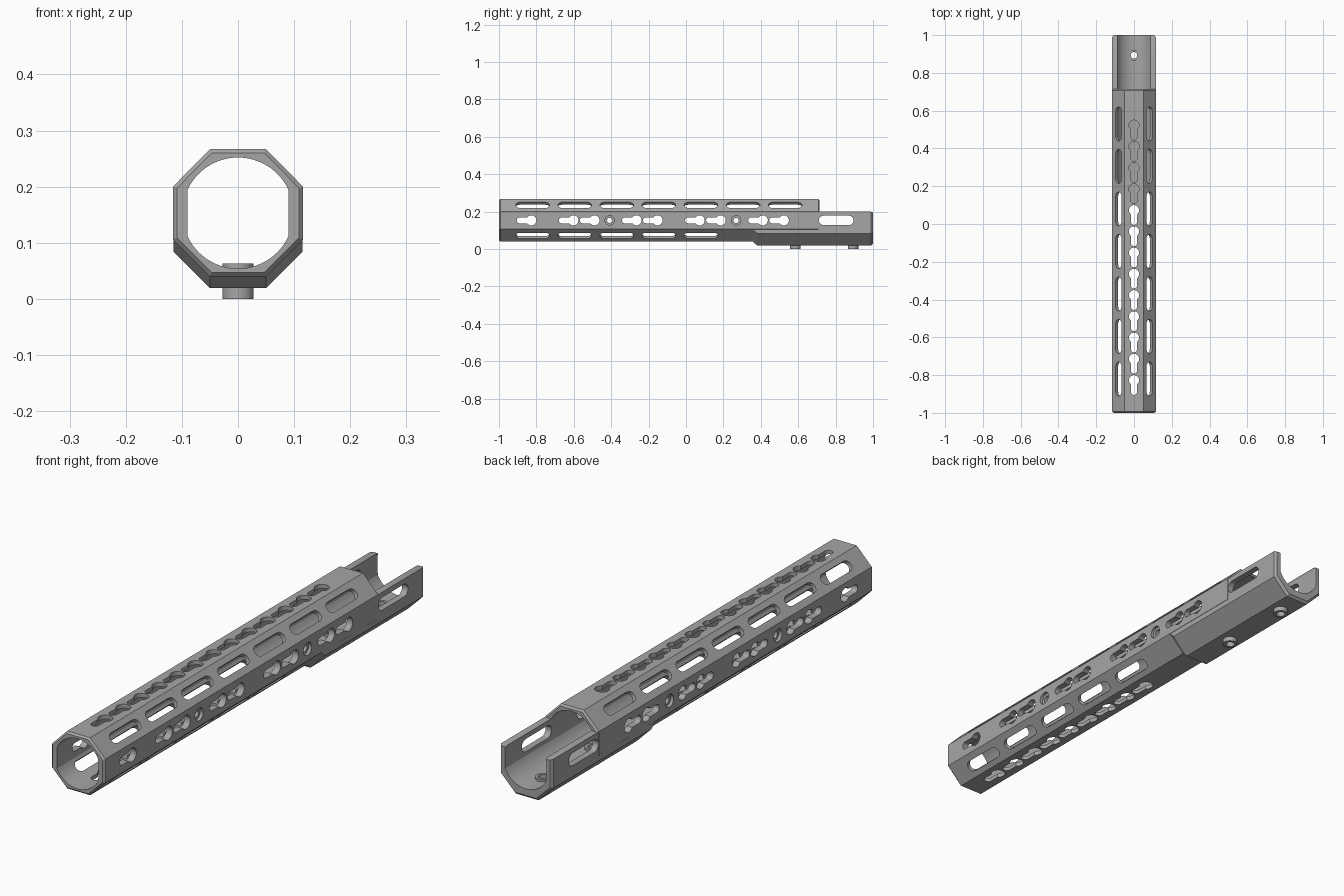
import bpy, bmesh
from math import sin, cos, pi, radians, sqrt
from mathutils import Vector

if "Cube" in bpy.data.objects:
    bpy.data.objects.remove(bpy.data.objects["Cube"], do_unlink=True)

AXIS_Z = 0.153      # height of the tube axis
FACE_R = 0.1155     # distance from axis to the outer flats
PITCH = 0.1125      # spacing of the keyholes

metal = bpy.data.materials.new("grey_metal")
metal.use_nodes = True
GREY = (0.38, 0.38, 0.38, 1)
metal.diffuse_color = GREY
metal.node_tree.nodes["Principled BSDF"].inputs["Base Color"].default_value = GREY


def make_object(name, bm):
    bmesh.ops.recalc_face_normals(bm, faces=bm.faces)
    mesh = bpy.data.meshes.new(name)
    bm.to_mesh(mesh)
    bm.free()
    mesh.materials.append(metal)
    obj = bpy.data.objects.new(name, mesh)
    bpy.context.collection.objects.link(obj)
    return obj


def loft(bm, rings):
    """Skin a list of equal-length closed rings and cap both ends."""
    loops = [[bm.verts.new(p) for p in ring] for ring in rings]
    for a, b in zip(loops, loops[1:]):
        for i in range(len(a)):
            j = (i + 1) % len(a)
            bm.faces.new((a[i], a[j], b[j], b[i]))
    bm.faces.new(loops[0][::-1])
    bm.faces.new(loops[-1])


def section(half, y, inset=0, drop=0):
    """Mirror a right-hand half outline and shrink it towards the axis."""
    k = 1 - inset / FACE_R
    pts = half + [(-x, z) for x, z in reversed(half)]
    return [(x * k, y, AXIS_Z + (z - (drop if z < AXIS_Z else 0) - AXIS_Z) * k)
            for x, z in pts]


def apply_boolean(target, tool, operation):
    mod = target.modifiers.new("cut", "BOOLEAN")
    mod.operation = operation
    mod.solver = "EXACT"
    mod.object = tool
    tool.hide_render = True
    bpy.context.view_layer.objects.active = target
    bpy.ops.object.modifier_apply(modifier=mod.name)
    bpy.data.objects.remove(tool, do_unlink=True)


def arc(cu, radius, start, end, steps=14):
    return [(cu + radius * cos(start + (end - start) * i / steps),
             radius * sin(start + (end - start) * i / steps))
            for i in range(steps + 1)]


def slot(length, width):
    r = width / 2
    c = length / 2 - r
    return arc(c, r, -pi / 2, pi / 2) + arc(-c, r, pi / 2, 3 * pi / 2)


def keyhole(head=0.027, stem=0.016, reach=0.078):
    neck = pi - math_neck(head, stem)
    return arc(0, head, -neck, neck, 24) + arc(stem - reach, stem, pi / 2, 3 * pi / 2)


def math_neck(head, stem):
    # angle at which the stem edge meets the round head
    return Vector((sqrt(head ** 2 - stem ** 2), stem)).angle(Vector((1, 0)))


def disc(radius):
    return arc(0, radius, 0, 2 * pi, 32)[:-1]


def punch(bm, outline, y, degrees, depth=0.04, radius=FACE_R):
    """Prism standing on one flat of the tube, ready to be cut out."""
    a = radians(degrees)
    normal = Vector((cos(a), 0, sin(a)))
    across = Vector((-sin(a), 0, cos(a)))
    base = Vector((0, y, AXIS_Z))
    loft(bm, [[base + normal * r + Vector((0, u, 0)) + across * v for u, v in outline]
              for r in (radius - depth, radius + 0.015)])


# Octagonal main tube with chamfered ends
octagon = [(0.05, 0.04), (0.116, 0.106), (0.116, 0.2), (0.05, 0.267)]
bm = bmesh.new()
loft(bm, [section(octagon, -1, 0.007), section(octagon, -0.993),
          section(octagon, 0.708), section(octagon, 0.715, 0.007)])
body = make_object("handguard_body", bm)

# Deeper open-topped rear cradle
trough = [(0.05, 0.04), (0.1152, 0.105), (0.1152, 0.199)]
bm = bmesh.new()
loft(bm, [section(trough, 0.353, 0, -0.002), section(trough, 0.38, 0, 0.021),
          section(trough, 0.99, 0, 0.021), section(trough, 1, 0.008, 0.021)])
apply_boolean(body, make_object("rear_cradle", bm), "UNION")

# Round bore with flattened sides
bore = [(max(-0.09, min(0.09, u)), v) for u, v in arc(0, 0.099, 0, 2 * pi, 72)[:-1]]
bore = [p for i, p in enumerate(bore)
        if abs(p[0]) < 0.09 or abs(bore[i - 1][0]) < 0.09
        or abs(bore[(i + 1) % len(bore)][0]) < 0.09]
bm = bmesh.new()
loft(bm, [[(u, y, AXIS_Z + v) for u, v in bore] for y in (-1.1, 1.1)])
apply_boolean(body, make_object("bore_cutter", bm), "DIFFERENCE")

# Slots, keyholes and screw seats
bm = bmesh.new()
for angle, count in ((45, 7), (135, 7), (-45, 5), (-135, 5)):
    for i in range(count):
        punch(bm, slot(0.18, 0.043), -0.82 + 2 * PITCH * i, angle)
for angle, rows in ((90, range(13)), (-90, range(9)),
                    (0, (0, 2, 3, 5, 6, 8, 9, 11, 12)),
                    (180, (0, 2, 3, 5, 6, 8, 9, 11, 12))):
    for i in rows:
        punch(bm, keyhole(), -0.827 + PITCH * i, angle)
SCREW_YS = (-0.408, 0.268)
BOSS_YS = (0.585, 0.893)
for angle in (0, 180):
    punch(bm, slot(0.185, 0.05), 0.803, angle)
    for y in SCREW_YS:
        punch(bm, disc(0.025), y, angle, 0.012)
for y in BOSS_YS:
    punch(bm, disc(0.0275), y, -90, 0.05, 0.135)
apply_boolean(body, make_object("opening_cutter", bm), "DIFFERENCE")

# Narrow bores behind the screw seats
bm = bmesh.new()
for angle in (0, 180):
    for y in SCREW_YS:
        punch(bm, disc(0.014), y, angle)
apply_boolean(body, make_object("screw_bore_cutter", bm), "DIFFERENCE")
parts = [body]

# Hollow threaded bosses under the cradle
for name, y in zip(("front_boss", "rear_boss"), BOSS_YS):
    bm = bmesh.new()
    ring = [bm.verts.new((r, 0, z)) for r, z in
            ((0.017, 0), (0.028, 0), (0.028, 0.063), (0.017, 0.063))]
    edges = [bm.edges.new((ring[i], ring[(i + 1) % 4])) for i in range(4)]
    bmesh.ops.spin(bm, geom=ring + edges, cent=(0, 0, 0), axis=(0, 0, 1),
                   angle=2 * pi, steps=32)
    bmesh.ops.remove_doubles(bm, verts=bm.verts, dist=0.0001)
    boss = make_object(name, bm)
    boss.location.y = y
    parts.append(boss)

# Smooth round surfaces, crisp edges
bpy.ops.object.select_all(action="DESELECT")
for obj in parts:
    obj.select_set(True)
bpy.context.view_layer.objects.active = body
bpy.ops.object.shade_smooth_by_angle(angle=radians(20))
